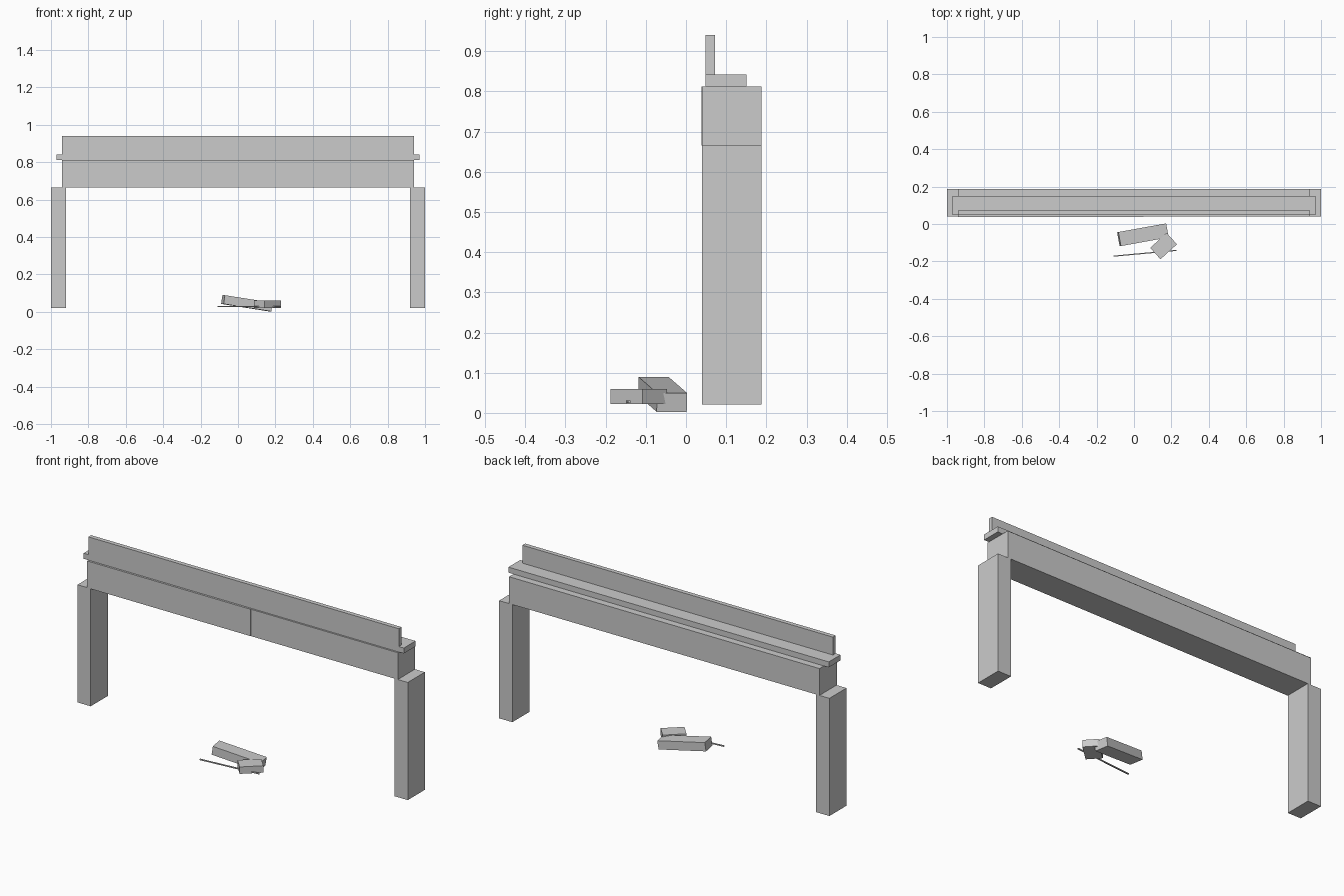
import bpy
import math
from mathutils import Vector, Matrix

if "Cube" in bpy.data.objects:
    bpy.data.objects.remove(bpy.data.objects["Cube"])

grey = bpy.data.materials.new("concrete_grey")
grey.diffuse_color = (0.6, 0.6, 0.6, 1)
grey.use_nodes = True
grey.node_tree.nodes["Principled BSDF"].inputs["Base Color"].default_value = grey.diffuse_color


def block(name, lo, hi):
    """Axis-aligned box between two corners."""
    lo, hi = Vector(lo), Vector(hi)
    bpy.ops.mesh.primitive_cube_add(size=1)
    ob = bpy.context.object
    ob.name = name
    ob.data.transform(Matrix.Translation((lo + hi) / 2) @ Matrix.Diagonal((*(hi - lo), 1)))
    ob.data.materials.append(grey)
    return ob


def bar(name, start, end, width, height):
    """Box running along a line, kept level across its width."""
    start, end = Vector(start), Vector(end)
    d = end - start
    ob = block(name, (-d.length / 2, -width / 2, -height / 2), (d.length / 2, width / 2, height / 2))
    ob.location = (start + end) / 2
    ob.rotation_euler = (0, -math.asin(d.z / d.length), math.atan2(d.y, d.x))
    return ob


# Bridge supports
for side, x in (("left", -0.96), ("right", 0.96)):
    block(side + "_pillar", (x - 0.04, 0.04, 0.021), (x + 0.04, 0.188, 0.665))

# Main beam in two halves with a tiny step at the seam
block("left_beam", (-0.94, 0.038, 0.665), (0.05, 0.188, 0.812))
block("right_beam", (0.05, 0.0395, 0.665), (0.94, 0.188, 0.812))

# Ledge and upright parapet
block("ledge", (-0.97, 0.049, 0.812), (0.97, 0.15, 0.842))
block("parapet", (-0.94, 0.048, 0.842), (0.94, 0.072, 0.94))

# Fallen pieces in front
bar("tilted_rubble", (-0.08, -0.081, 0.066), (0.175, -0.035, 0.026), 0.076, 0.047)
bar("flat_rubble", (0.114, -0.158, 0.041), (0.202, -0.078, 0.041), 0.082, 0.038)
bar("loose_rod", (-0.11, -0.172, 0.028), (0.228, -0.141, 0.028), 0.006, 0.006)
